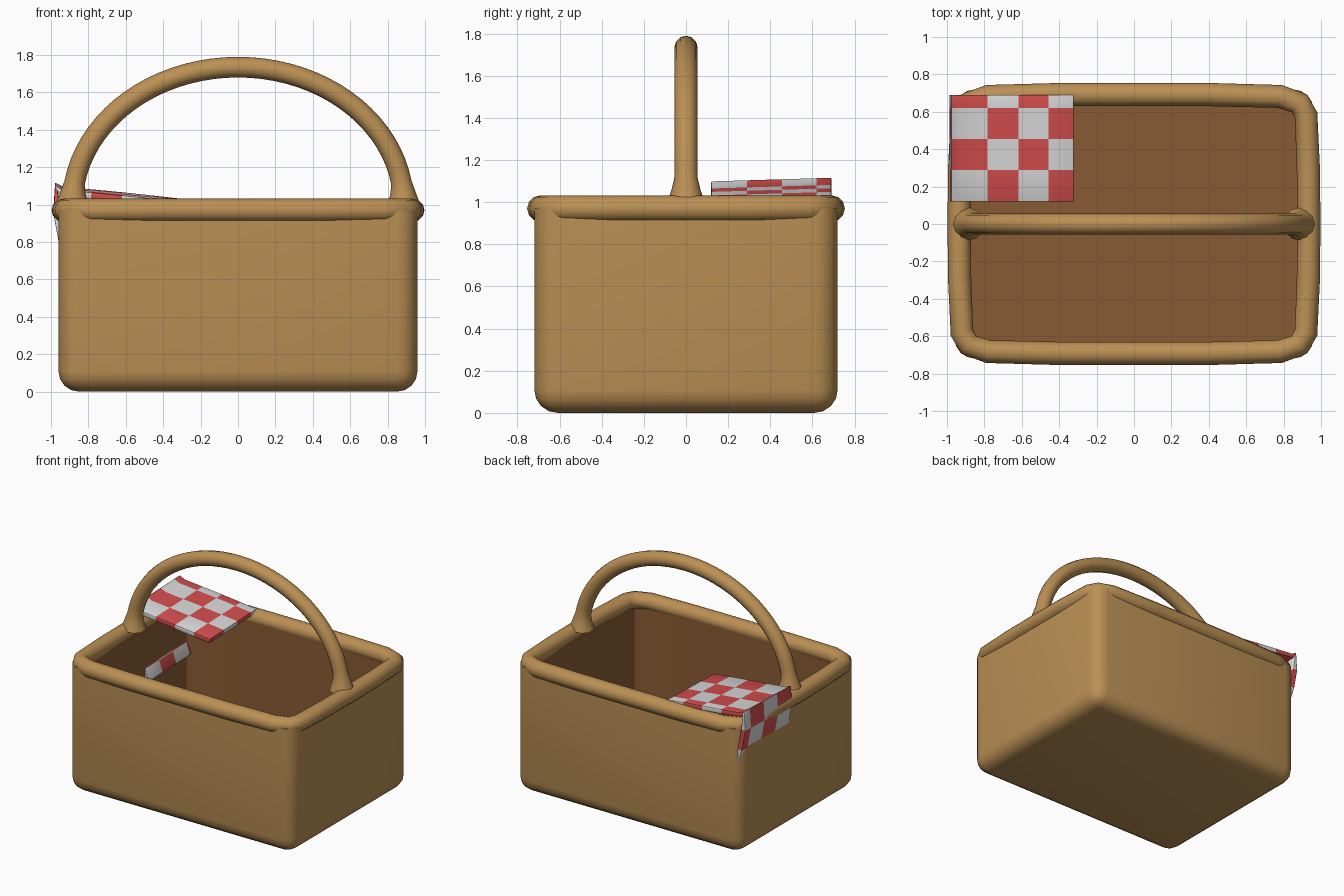
import bpy, bmesh, math
from mathutils import Vector

if "Cube" in bpy.data.objects:
    bpy.data.objects.remove(bpy.data.objects["Cube"], do_unlink=True)


def material(name, r, g, b):
    m = bpy.data.materials.new(name)
    m.use_nodes = True
    m.diffuse_color = (r, g, b, 1)
    m.node_tree.nodes["Principled BSDF"].inputs["Base Color"].default_value = (r, g, b, 1)
    return m


TAN = material("tan wicker", 0.50, 0.28, 0.09)
DARK = material("dark inside wicker", 0.25, 0.105, 0.034)
WHITE = material("white cloth", 0.70, 0.70, 0.70)
RED = material("red cloth", 0.66, 0.075, 0.075)


def activate(obj):
    bpy.ops.object.select_all(action="DESELECT")
    obj.select_set(True)
    bpy.context.view_layer.objects.active = obj


def mesh_object(name, bm, mats, angle):
    me = bpy.data.meshes.new(name)
    bm.to_mesh(me)
    bm.free()
    obj = bpy.data.objects.new(name, me)
    bpy.context.collection.objects.link(obj)
    for m in mats:
        me.materials.append(m)
    activate(obj)
    bpy.ops.object.shade_smooth_by_angle(angle=math.radians(angle))
    return obj


def tube(name, points, radius, cyclic, scales=None):
    """Round tube along a list of points, turned into a smooth mesh."""
    cu = bpy.data.curves.new(name, "CURVE")
    cu.dimensions = "3D"
    cu.bevel_depth = radius
    cu.bevel_resolution = 4
    sp = cu.splines.new("POLY")
    sp.points.add(len(points) - 1)
    for i, p in enumerate(points):
        sp.points[i].co = (*p, 1)
        sp.points[i].radius = scales[i] if scales else 1
    sp.use_cyclic_u = cyclic
    cu.materials.append(TAN)
    obj = bpy.data.objects.new(name, cu)
    bpy.context.collection.objects.link(obj)
    activate(obj)
    bpy.ops.object.convert(target="MESH")
    bpy.ops.object.shade_smooth_by_angle(angle=math.radians(60))


# Body: rounded box, open at the top with a dark inside
TOP, FLOOR = 0.97, 0.07
bm = bmesh.new()
bmesh.ops.create_cube(bm, size=1)
for v in bm.verts:
    v.co = Vector((v.co.x * 1.92, v.co.y * 1.44, (v.co.z + 0.5) * TOP))
edges = [e for e in bm.edges if min(v.co.z for v in e.verts) < 0.01]
bmesh.ops.bevel(bm, geom=edges, offset=0.11, segments=4, profile=0.5, affect="EDGES")
bm.normal_update()
top = max((f for f in bm.faces if f.normal.z > 0.9), key=lambda f: f.calc_area())
bmesh.ops.inset_region(bm, faces=[top], thickness=0.085)
ext = bmesh.ops.extrude_discrete_faces(bm, faces=[top])["faces"]
for f in ext:
    for v in f.verts:
        v.co.z = FLOOR
    f.material_index = 1
    for e in f.edges:
        for side in e.link_faces:
            side.material_index = 1
mesh_object("basket_body", bm, [TAN, DARK], 50)

# Rim: thick tube around the opening, mirrored from one quarter
quarter = [(0.935, 0), (0.932, 0.3), (0.92, 0.58), (0.885, 0.645),
           (0.78, 0.682), (0.4, 0.692), (0, 0.692)]
half = quarter + [(-x, y) for x, y in quarter[-2::-1]]
loop = half + [(x, -y) for x, y in half[-2:0:-1]]
tube("rim", [(x, y, 0.97) for x, y in loop], 0.062, True)

# Handle: half ellipse that flares where it meets the rim
N = 40
arch = [(0.885 * math.cos(math.pi * i / N), 0, 1.0 + 0.735 * math.sin(math.pi * i / N))
        for i in range(N + 1)]
tube("handle", arch, 0.055, False,
     [1 + 0.6 * max(0, 1 - (p[2] - 1) / 0.12) ** 1.3 for p in arch])

# Cloth: chequered sheet folded over the right rim, its flap sinking into the wall
path = [(-0.325, 1.005), (-0.46, 1.02), (-0.62, 1.037), (-0.785, 1.053), (-0.94, 1.068),
        (-0.97, 1.09), (-0.97, 0.96), (-0.94, 0.80), (-0.89, 0.64), (-0.86, 0.55)]
column = [0, 1, 2, 3, 3, 4, 5, 6, 7]
rows = [0.12, 0.29, 0.455, 0.62, 0.69]
bm = bmesh.new()
grid = [[bm.verts.new((x, y, z + 0.03 * (y - 0.3))) for y in rows] for x, z in path]
for i, c in enumerate(column):
    for j in range(len(rows) - 1):
        f = bm.faces.new((grid[i][j], grid[i][j + 1], grid[i + 1][j + 1], grid[i + 1][j]))
        f.material_index = (c + j + 1) % 2
bmesh.ops.recalc_face_normals(bm, faces=bm.faces[:])
cloth = mesh_object("checked_cloth", bm, [WHITE, RED], 40)
solid = cloth.modifiers.new("thickness", "SOLIDIFY")
solid.thickness = 0.035
solid.offset = 0
bev = cloth.modifiers.new("soft_edges", "BEVEL")
bev.width = 0.012
bev.segments = 2
bev.limit_method = "ANGLE"
bev.angle_limit = math.radians(50)
